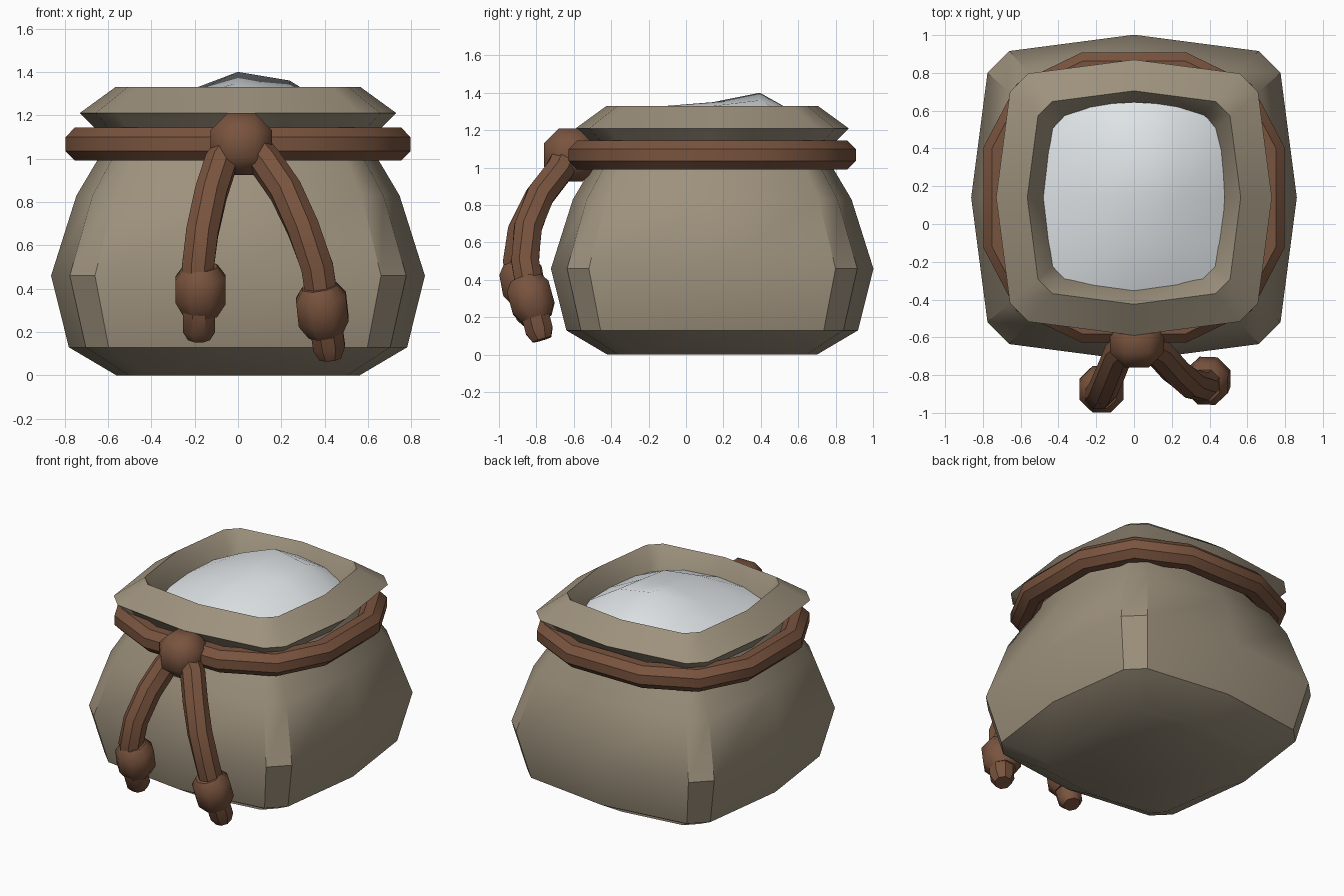
import bpy, bmesh, math
from mathutils import Vector

if "Cube" in bpy.data.objects:
    bpy.data.objects.remove(bpy.data.objects["Cube"])

CY = 0.14  # the sack body sits a little behind the origin


def material(name, rgb):
    m = bpy.data.materials.new(name)
    m.diffuse_color = (*rgb, 1)
    m.use_nodes = True
    m.node_tree.nodes["Principled BSDF"].inputs["Base Color"].default_value = m.diffuse_color
    return m


CLOTH = material("tan cloth", (0.34, 0.285, 0.205))
CORD = material("brown cord", (0.19, 0.087, 0.048))
FILL = material("white filling", (0.76, 0.80, 0.82))


def finish(bm, name, mat, angle):
    bmesh.ops.recalc_face_normals(bm, faces=bm.faces)
    me = bpy.data.meshes.new(name)
    bm.to_mesh(me)
    bm.free()
    me.materials.append(mat)
    ob = bpy.data.objects.new(name, me)
    bpy.context.collection.objects.link(ob)
    bpy.ops.object.select_all(action='DESELECT')
    ob.select_set(True)
    bpy.context.view_layer.objects.active = ob
    bpy.ops.object.shade_smooth_by_angle(angle=math.radians(angle))
    return ob


def skin(bm, rings, closed=False):
    n = len(rings[0])
    pairs = list(zip(rings, rings[1:])) + ([(rings[-1], rings[0])] if closed else [])
    for a, b in pairs:
        for i in range(n):
            j = (i + 1) % n
            bm.faces.new((a[i], a[j], b[j], b[i]))


def tube(name, path, sides=8, closed=False, hint=Vector((1, 0, 0))):
    """Sweep a polygon along (x, y, z, radius) points."""
    bm = bmesh.new()
    pts = [Vector(p[:3]) for p in path]
    n, rings = len(pts), []
    for i, p in enumerate(pts):
        a = pts[(i - 1) % n] if closed else pts[max(i - 1, 0)]
        b = pts[(i + 1) % n] if closed else pts[min(i + 1, n - 1)]
        t = (b - a).normalized()
        u = t.cross(hint).normalized()
        v = t.cross(u)
        ring = []
        for k in range(sides):
            w = 2 * math.pi * (k + 0.5) / sides
            ring.append(bm.verts.new(p + path[i][3] * (u * math.cos(w) + v * math.sin(w))))
        rings.append(ring)
    skin(bm, rings, closed)
    if not closed:
        bm.faces.new(rings[0])
        bm.faces.new(rings[-1])
    return finish(bm, name, CORD, 40)


# Sack: rounded-square section lofted along a profile, with folded lip
section = []
for q in range(4):
    c, s = round(math.cos(q * math.pi / 2)), round(math.sin(q * math.pi / 2))
    for x, y in ((1, 0), (0.9, 0.765), (0.765, 0.9)):
        section.append((x * c - y * s, x * s + y * c))
profile = [(0.56, 0), (0.78, 0.13), (0.862, 0.46), (0.745, 0.83), (0.65, 0.99), (0.61, 1.09),
           (0.73, 1.21), (0.565, 1.33), (0.48, 1.2), (0.46, 1.1)]
bm = bmesh.new()
rings = [[bm.verts.new((x * r, y * r + CY, z)) for x, y in section] for r, z in profile]
skin(bm, rings)
bm.faces.new(rings[0])
finish(bm, "sack", CLOTH, 35)

# Filling: softly peaked surface inside the opening
heights = [(1.18, 1.21, 1.22, 1.21, 1.18),
           (1.20, 1.28, 1.33, 1.30, 1.20),
           (1.20, 1.29, 1.35, 1.33, 1.21),
           (1.20, 1.31, 1.40, 1.36, 1.22),
           (1.18, 1.24, 1.26, 1.24, 1.18)]
bm = bmesh.new()
grid = []
for j, row in enumerate(heights):
    v = (j - 2) / 2
    grid.append([])
    for i, z in enumerate(row):
        u = (i - 2) / 2
        pull = 1 - 0.12 * (u * v) ** 2
        grid[-1].append(bm.verts.new((0.48 * u * pull, 0.5 * v * pull + 0.145, z)))
for j in range(4):
    for i in range(4):
        bm.faces.new((grid[j][i], grid[j][i + 1], grid[j + 1][i + 1], grid[j + 1][i]))
finish(bm, "filling", FILL, 60)

# Cord tied round the neck
loop = []
for q in range(4):
    c, s = round(math.cos(q * math.pi / 2)), round(math.sin(q * math.pi / 2))
    for x, y in ((0.71, -0.26), (0.71, 0.26), (0.56, 0.56)):
        px, py = x * c - y * s, x * s + y * c
        loop.append((px * 1.015, py * 0.975 + CY, 1.067, 0.083))
tube("neck_cord", loop, closed=True, hint=Vector((0, 0, 1)))

# Main knot
bm = bmesh.new()
bmesh.ops.create_cube(bm, size=0.285)
bmesh.ops.bevel(bm, geom=bm.edges[:], offset=0.08, segments=1, affect='EDGES')
bmesh.ops.translate(bm, verts=bm.verts, vec=(0.015, -0.617, 1.067))
finish(bm, "main_knot", CORD, 50)

# Hanging strands, each with an end knot and a stub
R = 0.08
tube("left_strand", [(0.0, -0.62, 1.1, R), (-0.08, -0.68, 0.98, R), (-0.125, -0.79, 0.84, R),
                     (-0.165, -0.88, 0.66, R), (-0.185, -0.905, 0.5, R), (-0.18, -0.87, 0.3, R),
                     (-0.18, -0.835, 0.21, R), (-0.18, -0.82, 0.17, 0.055)])
tube("left_end_knot", [(-0.175, -0.9, 0.5, 0.085), (-0.172, -0.885, 0.45, 0.125),
                       (-0.172, -0.865, 0.34, 0.125), (-0.175, -0.85, 0.28, 0.085)])
tube("right_strand", [(0.03, -0.62, 1.1, R), (0.13, -0.68, 0.98, R), (0.22, -0.78, 0.85, R),
                      (0.3, -0.845, 0.68, R), (0.365, -0.86, 0.5, R), (0.4, -0.82, 0.27, R),
                      (0.42, -0.785, 0.13, R), (0.425, -0.77, 0.08, 0.055)])
tube("right_end_knot", [(0.375, -0.86, 0.41, 0.085), (0.383, -0.845, 0.36, 0.125),
                        (0.395, -0.815, 0.25, 0.125), (0.405, -0.795, 0.19, 0.085)])
